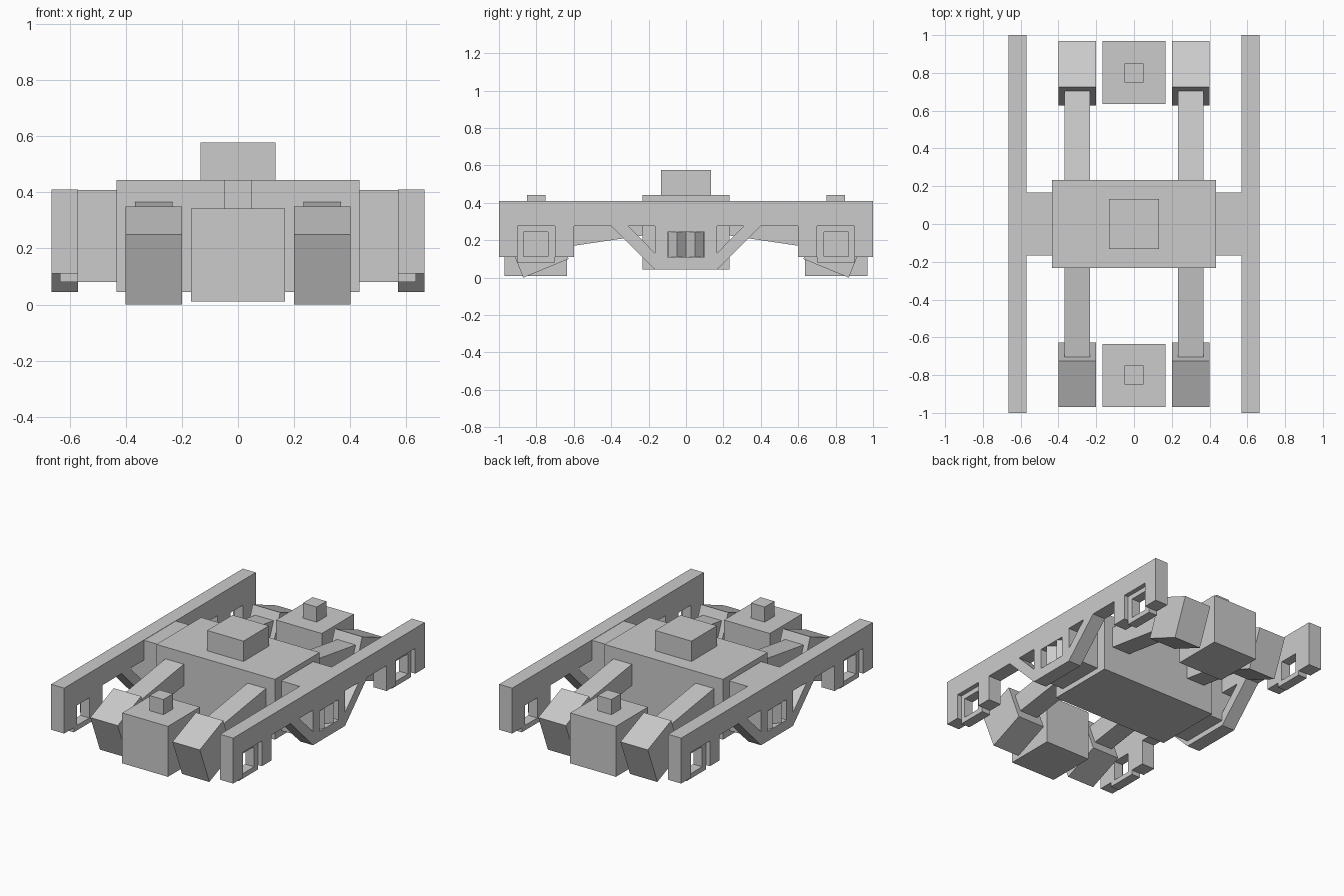
import bpy
from math import pi
from mathutils import Vector

old = bpy.data.objects.get("Cube")
if old:
    bpy.data.objects.remove(old, do_unlink=True)

# Single plain grey
grey = bpy.data.materials.new("plain_grey")
grey.use_nodes = True
grey.diffuse_color = (0.6, 0.6, 0.6, 1)
grey.node_tree.nodes["Principled BSDF"].inputs["Base Color"].default_value = (0.6, 0.6, 0.6, 1)


def box(name, low, high):
    """Box between two opposite corners."""
    low, high = Vector(low), Vector(high)
    bpy.ops.mesh.primitive_cube_add(size=1, location=(low + high) / 2)
    ob = bpy.context.object
    ob.name = name
    ob.scale = high - low
    ob.data.materials.append(grey)
    return ob


def plate(name, loops, x0, x1):
    """Side profile in (y, z), with extra loops as holes, extruded from x0 to x1."""
    curve = bpy.data.curves.new(name, 'CURVE')
    curve.dimensions = '2D'
    curve.fill_mode = 'BOTH'
    curve.extrude = abs(x1 - x0) / 2
    for loop in loops:
        spline = curve.splines.new('POLY')
        spline.points.add(len(loop) - 1)
        for point, (y, z) in zip(spline.points, loop):
            point.co = (y, z, 0, 1)
        spline.use_cyclic_u = True
        spline.use_smooth = False
    curve.materials.append(grey)
    ob = bpy.data.objects.new(name, curve)
    bpy.context.collection.objects.link(ob)
    ob.location.x = (x0 + x1) / 2
    ob.rotation_euler = (pi / 2, 0, pi / 2)
    bpy.ops.object.select_all(action='DESELECT')
    ob.select_set(True)
    bpy.context.view_layer.objects.active = ob
    bpy.ops.object.convert(target='MESH')
    return bpy.context.object


def rect(y0, z0, y1, z1):
    return [(y0, z0), (y1, z0), (y1, z1), (y0, z1)]


def flip(points):
    return [(-y, z) for y, z in points]


# Central body, pivot block and side bolsters
box("central_body", (-0.433, -0.233, 0.045), (0.433, 0.233, 0.443))
box("pivot_block", (-0.133, -0.133, 0.443), (0.133, 0.133, 0.577))

# Half outline of the side frame, from the end inwards, and its cut-outs
half = [(1, 0.41), (1, 0.11), (0.9, 0.11), (0.9, 0.277), (0.7, 0.277), (0.7, 0.11),
        (0.6, 0.11), (0.6, 0.277), (0.4, 0.277), (0.167, 0.045)]
brace_hole = [(0.31, 0.277), (0.167, 0.277), (0.167, 0.133)]
frame = [half + flip(half)[::-1], brace_hole, flip(brace_hole), rect(-0.1, 0.11, 0.1, 0.245)]

for side, s in (("left", 1), ("right", -1)):
    plate(side + "_side_frame", frame, s * 0.57, s * 0.665)
    box(side + "_bolster", (min(s * 0.42, s * 0.57), -0.167, 0.08),
        (max(s * 0.42, s * 0.57), 0.167, 0.408))
    # Pair of square springs in the middle opening
    for y in (-0.049, 0.049):
        bpy.ops.mesh.primitive_cylinder_add(vertices=4, radius=0.048, depth=0.135,
                                            location=(s * 0.617, y, 0.1775))
        bpy.context.object.name = side + "_spring"
        bpy.context.object.data.materials.append(grey)

# Parts repeated at both ends
shoe = [(0.87, 0), (0.97, 0.25), (0.725, 0.35), (0.628, 0.1)]
arm = [(0.2, 0.23), (0.72, 0.153), (0.74, 0.29), (0.2, 0.37)]
for end, e in (("front", -1), ("back", 1)):
    turn = flip if e < 0 else list
    y = e * 0.803
    box(end + "_motor", (-0.167, y - 0.167, 0.01), (0.167, y + 0.167, 0.343))
    box(end + "_motor_knob", (-0.05, e * 0.8 - 0.05, 0.343), (0.05, e * 0.8 + 0.05, 0.443))
    for side, s in (("left", 1), ("right", -1)):
        name = end + "_" + side
        plate(name + "_brake_shoe", [turn(shoe)], s * 0.2, s * 0.4)
        plate(name + "_brake_arm", [turn(arm)], s * 0.233, s * 0.367)
        plate(name + "_axle_box", [rect(e * 0.8 - 0.1, 0.08, e * 0.8 + 0.1, 0.277),
                                   rect(y - 0.065, 0.113, y + 0.065, 0.245)],
              s * 0.57, s * 0.635)
